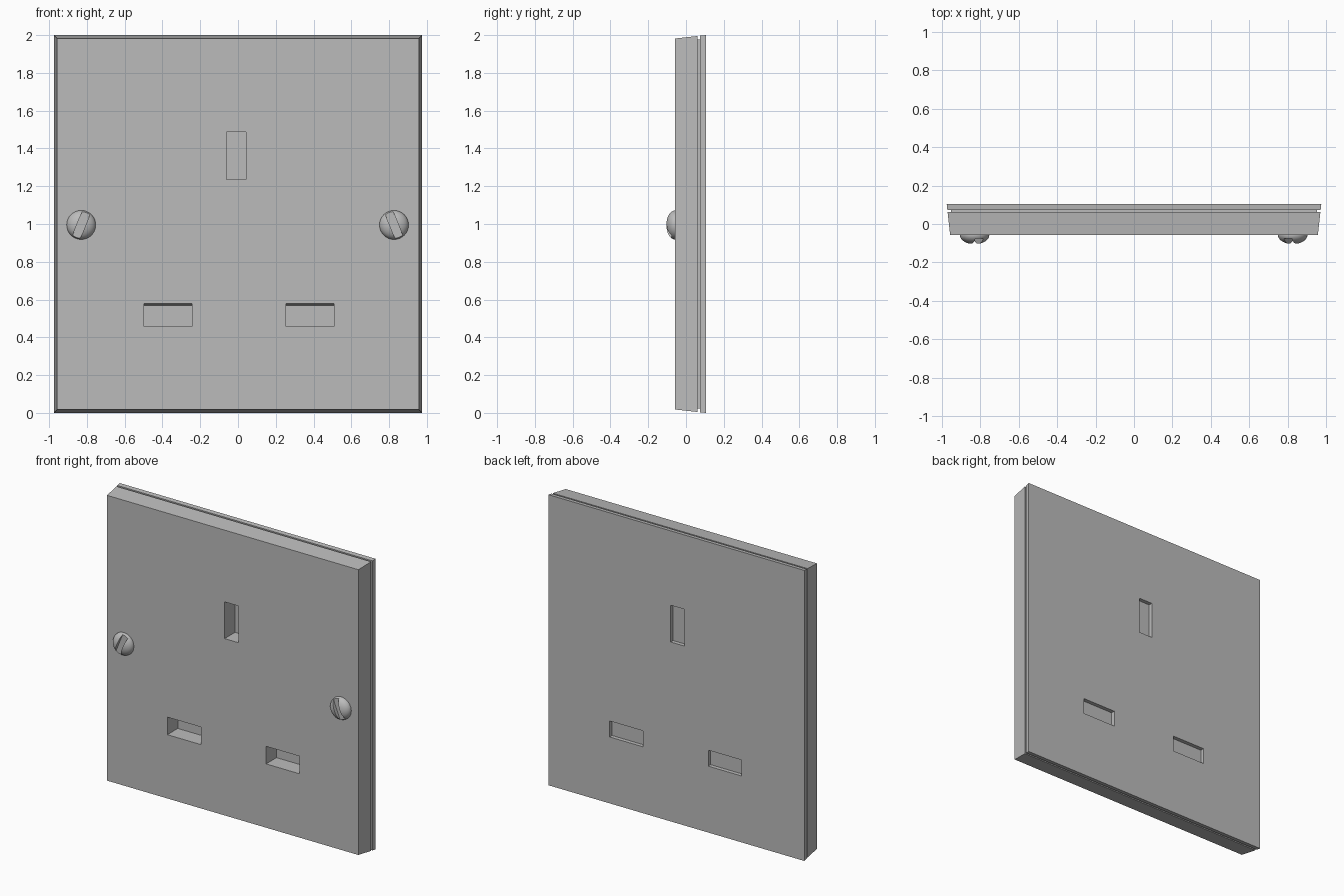
import bpy, bmesh, math
from mathutils import Matrix, Vector

if "Cube" in bpy.data.objects:
    bpy.data.objects.remove(bpy.data.objects["Cube"], do_unlink=True)

grey = bpy.data.materials.new("plain grey")
grey.use_nodes = True
grey.diffuse_color = (0.5, 0.5, 0.5, 1)
grey.node_tree.nodes["Principled BSDF"].inputs["Base Color"].default_value = (0.5, 0.5, 0.5, 1)


def add_object(name, bm):
    bmesh.ops.recalc_face_normals(bm, faces=bm.faces)
    mesh = bpy.data.meshes.new(name)
    bm.to_mesh(mesh)
    bm.free()
    mesh.materials.append(grey)
    obj = bpy.data.objects.new(name, mesh)
    bpy.context.collection.objects.link(obj)
    return obj


def block(name, y0, rect0, y1, rect1):
    """Block between a front rectangle and a back one (x0, x1, z0, z1)."""
    bm = bmesh.new()
    rings = []
    for y, (x0, x1, z0, z1) in ((y0, rect0), (y1, rect1)):
        rings.append([bm.verts.new((x, y, z))
                      for x, z in ((x0, z0), (x1, z0), (x1, z1), (x0, z1))])
    a, b = rings
    bm.faces.new(a)
    bm.faces.new(b)
    for i in range(4):
        j = (i + 1) % 4
        bm.faces.new((a[i], a[j], b[j], b[i]))
    return add_object(name, bm)


def cut(obj, cutters):
    """Cut shapes out of an object and bake the result."""
    for c in cutters:
        mod = obj.modifiers.new("cut", 'BOOLEAN')
        mod.operation, mod.solver, mod.object = 'DIFFERENCE', 'EXACT', c
    graph = bpy.context.evaluated_depsgraph_get()
    baked = bpy.data.meshes.new_from_object(obj.evaluated_get(graph))
    obj.modifiers.clear()
    obj.data = baked


FRONT, SEAM0, SEAM1, BACK = -0.057, 0.062, 0.074, 0.105


def outline(y, inset=0.0):
    """Outer rectangle of the tapered plate at depth y."""
    t = (BACK - y) / (BACK - FRONT)
    hx, hz = 0.975 - 0.018 * t - inset, 1.0 - 0.018 * t - inset
    return (-hx, hx, 1 - hz, 1 + hz)


# Front plate, back plate and the recessed shutter between them
front_plate = block("front_plate", FRONT, outline(FRONT), SEAM0, outline(SEAM0))
back_plate = block("back_plate", SEAM1, outline(SEAM1), BACK, outline(BACK))
block("shutter_sheet", 0.056, outline(SEAM0, 0.018), 0.078, outline(SEAM0, 0.018))

# Pin openings; the lower pair have a slightly sloping ceiling
openings = [((-0.062, 0.043, 1.235, 1.488), 0.0),
            ((-0.498, -0.243, 0.457, 0.578), 0.011),
            ((0.254, 0.508, 0.457, 0.578), 0.011)]
cutters = []
for (x0, x1, z0, z1), drop in openings:
    inner = (x0, x1, z0, z1 - drop)
    front_cut = block("opening_cutter", FRONT - 0.001, (x0, x1, z0, z1), SEAM0 + 0.003, inner)
    back_cut = block("opening_cutter", SEAM1 - 0.005, inner, BACK + 0.02, inner)
    cutters.append((front_cut, back_cut))
cut(front_plate, [c[0] for c in cutters])
cut(back_plate, [c[1] for c in cutters])
for pair in cutters:
    for c in pair:
        bpy.data.objects.remove(c, do_unlink=True)

# Domed screws with tilted driver slots
for side, x in (("right", -0.83), ("left", 0.826)):
    tilt = math.radians(22 if x < 0 else -22)
    bm = bmesh.new()
    bmesh.ops.create_uvsphere(bm, u_segments=32, v_segments=16, radius=1)
    bmesh.ops.rotate(bm, verts=bm.verts, matrix=Matrix.Rotation(math.pi / 2, 3, 'X'))
    cut_plane = bmesh.ops.bisect_plane(bm, geom=bm.verts[:] + bm.edges[:] + bm.faces[:],
                                       plane_co=(0, 0.02, 0), plane_no=(0, 1, 0), clear_outer=True)
    bmesh.ops.holes_fill(bm, edges=[e for e in bm.edges if e.is_boundary])
    bmesh.ops.scale(bm, vec=Vector((0.077, 0.048, 0.077)), verts=bm.verts)
    bmesh.ops.translate(bm, vec=(x, FRONT, 0.995), verts=bm.verts)
    screw = add_object(side + "_screw", bm)

    slot = block("slot_cutter", -0.15, (-0.022, 0.022, -0.1, 0.1),
                 -0.076, (-0.022, 0.022, -0.1, 0.1))
    slot.data.transform(Matrix.Translation((x, 0, 0.995)) @ Matrix.Rotation(tilt, 4, 'Y'))
    cut(screw, [slot])
    bpy.data.objects.remove(slot, do_unlink=True)

    bpy.ops.object.select_all(action='DESELECT')
    screw.select_set(True)
    bpy.context.view_layer.objects.active = screw
    bpy.ops.object.shade_smooth_by_angle(angle=math.radians(35))
